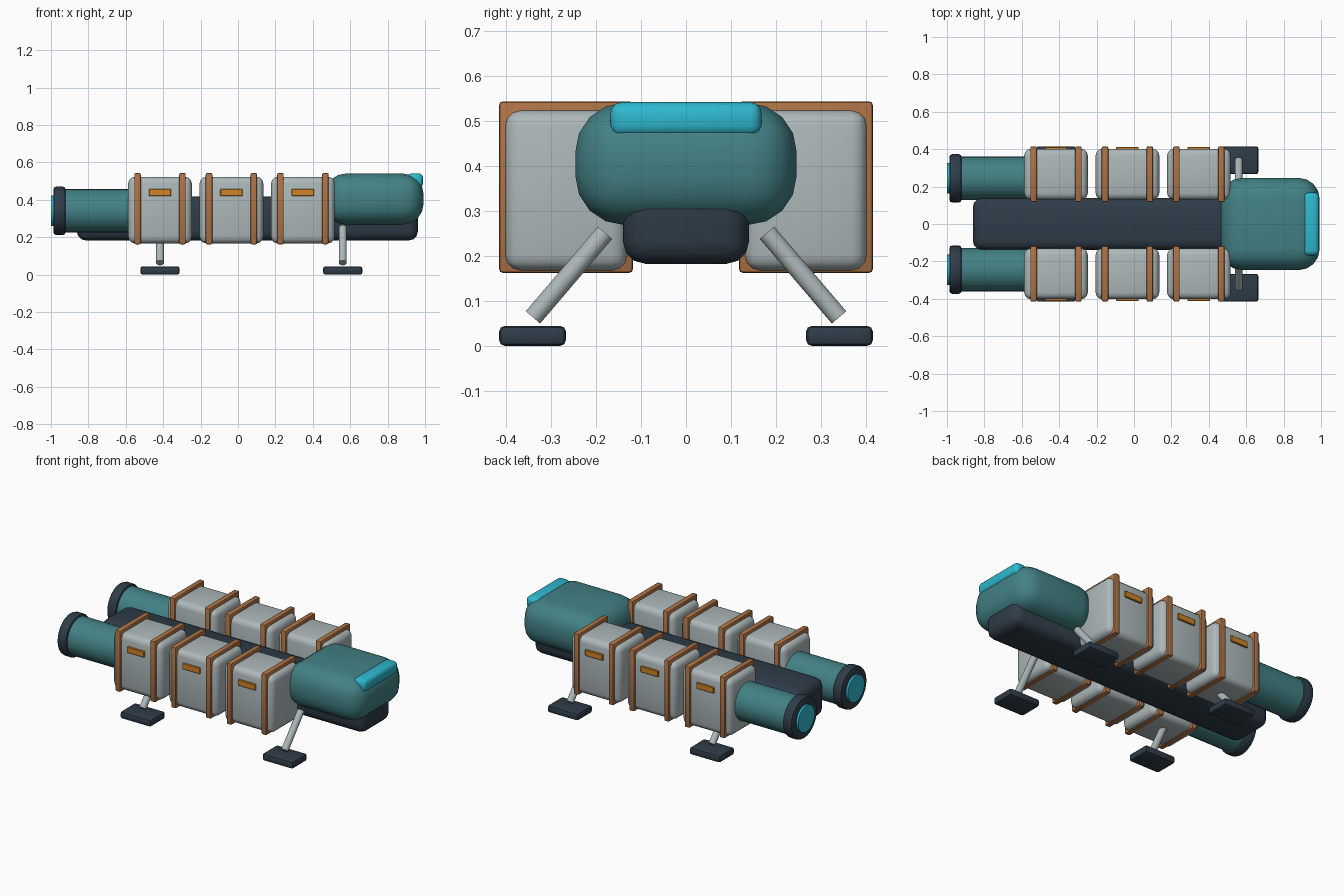
import bpy, math
from mathutils import Vector

if "Cube" in bpy.data.objects:
    bpy.data.objects.remove(bpy.data.objects["Cube"])


def mat(name, r, g, b):
    m = bpy.data.materials.new(name)
    m.diffuse_color = (r, g, b, 1)
    m.use_nodes = True
    m.node_tree.nodes["Principled BSDF"].inputs["Base Color"].default_value = m.diffuse_color
    return m


TEAL = mat("teal hull", 0.055, 0.22, 0.235)
DARK = mat("dark slate", 0.028, 0.045, 0.065)
GREY = mat("pale grey", 0.42, 0.48, 0.49)
STRAP = mat("copper brown", 0.42, 0.17, 0.06)
LABEL = mat("amber", 0.62, 0.23, 0.02)
CYAN = mat("bright cyan", 0.027, 0.48, 0.62)


def finish(o, name, m, bevel, seg):
    o.name = name
    o.data.materials.append(m)
    if bevel:
        b = o.modifiers.new("bevel", "BEVEL")
        b.width, b.segments = bevel, seg
        b.limit_method = "ANGLE"
        b.angle_limit = math.radians(50)
        bpy.ops.object.modifier_apply(modifier=b.name)
    bpy.ops.object.shade_smooth_by_angle(angle=math.radians(35))
    return o


def box(name, m, lo, hi, bevel=0.0, seg=2):
    lo, hi = Vector(lo), Vector(hi)
    bpy.ops.mesh.primitive_cube_add(size=1, location=(lo + hi) / 2)
    o = bpy.context.object
    o.scale = hi - lo
    bpy.ops.object.transform_apply(location=False, rotation=False, scale=True)
    return finish(o, name, m, bevel, seg)


def rod(name, m, a, b, r, bevel=0.0, n=28):
    a, b = Vector(a), Vector(b)
    d = b - a
    bpy.ops.mesh.primitive_cylinder_add(
        vertices=n, radius=r, depth=d.length, location=(a + b) / 2,
        rotation=d.to_track_quat("Z", "Y").to_euler())
    return finish(bpy.context.object, name, m, bevel, 2)


# central spine and cockpit
box("spine", DARK, (-0.862, -0.14, 0.182), (0.962, 0.14, 0.418), 0.05, 3)
box("cockpit", TEAL, (0.465, -0.246, 0.268), (0.992, 0.246, 0.54), 0.11, 4)
box("windshield", CYAN, (0.905, -0.168, 0.465), (0.99, 0.168, 0.541), 0.025, 3)

for side, s in (("right", -1), ("left", 1)):

    def sbox(name, m, x0, x1, y0, y1, z0, z1, bevel=0.0, seg=2):
        ya, yb = sorted((s * y0, s * y1))
        return box(f"{side}_{name}", m, (x0, ya, z0), (x1, yb, z1), bevel, seg)

    # cargo crates with straps and labels
    for i in range(3):
        cx = -0.417 + 0.382 * i
        sbox(f"crate_{i}", GREY, cx - 0.17, cx + 0.17, 0.13, 0.402, 0.167, 0.523, 0.035, 3)
        for j, dx in enumerate((-0.12, 0.12)):
            sbox(f"strap_{i}_{j}", STRAP, cx + dx - 0.0175, cx + dx + 0.0175,
                 0.118, 0.415, 0.162, 0.543, 0.008)
        sbox(f"crate_label_{i}", LABEL, cx - 0.06, cx + 0.06, 0.395, 0.412, 0.42, 0.458, 0.003, 1)

    # engine, nozzle ring and glowing exhaust
    y, z = s * 0.244, 0.341
    rod(f"{side}_engine", TEAL, (-0.94, y, z), (-0.57, y, z), 0.116)
    rod(f"{side}_nozzle_ring", DARK, (-0.987, y, z), (-0.922, y, z), 0.129, 0.014)
    rod(f"{side}_exhaust", CYAN, (-1.0, y, z), (-0.96, y, z), 0.082)

    # landing legs
    for end, x in (("front", 0.56), ("rear", -0.417)):
        rod(f"{side}_{end}_strut", GREY, (x, s * 0.18, 0.251), (x, s * 0.34, 0.063), 0.021, 0, 16)
        sbox(f"{end}_foot", DARK, x - 0.105, x + 0.105, 0.267, 0.415, 0.0, 0.044, 0.012)
